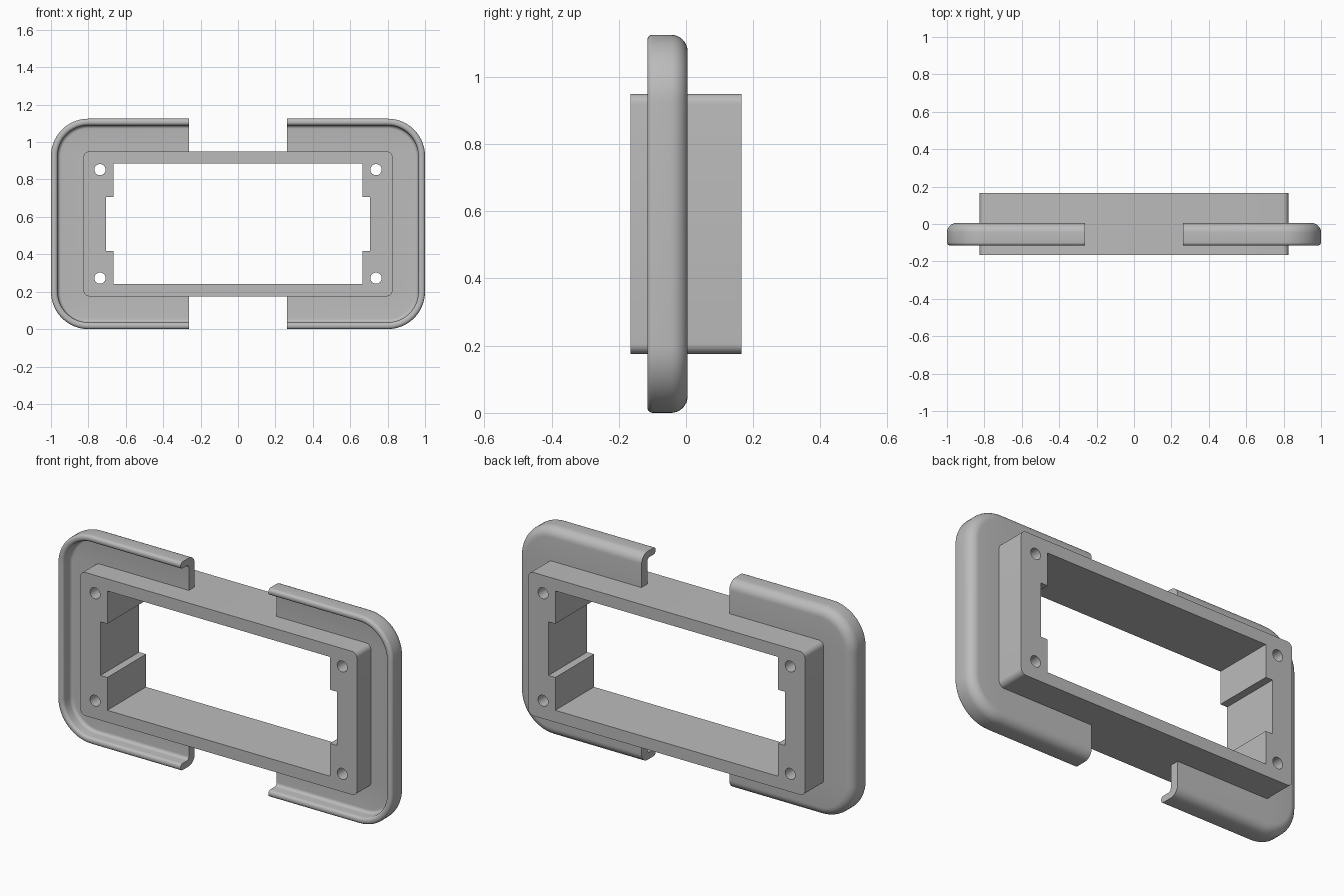
import bpy, bmesh, math

cube = bpy.data.objects.get("Cube")
if cube:
    bpy.data.objects.remove(cube, do_unlink=True)

GREY = (0.5, 0.5, 0.5, 1)
mat = bpy.data.materials.new("light grey plastic")
mat.use_nodes = True
mat.diffuse_color = GREY
mat.node_tree.nodes["Principled BSDF"].inputs["Base Color"].default_value = GREY

MID_Z, HALF_Z = 0.5625, 0.5625


def arc(cx, cy, r, start, end, n=8):
    pts = []
    for i in range(n + 1):
        a = math.radians(start + (end - start) * i / n)
        pts.append((cx + r * math.cos(a), cy + r * math.sin(a)))
    return pts


def finish(name, bm, smooth=True):
    bmesh.ops.recalc_face_normals(bm, faces=bm.faces)
    mesh = bpy.data.meshes.new(name)
    bm.to_mesh(mesh)
    bm.free()
    mesh.materials.append(mat)
    obj = bpy.data.objects.new(name, mesh)
    bpy.context.collection.objects.link(obj)
    if smooth:
        bpy.ops.object.select_all(action="DESELECT")
        obj.select_set(True)
        bpy.context.view_layer.objects.active = obj
        bpy.ops.object.shade_smooth_by_angle(angle=math.radians(35))
    return obj


def prism(bm, outline, y0, y1):
    """Extrude an (x, z) outline along y."""
    front = [bm.verts.new((x, y0, z)) for x, z in outline]
    back = [bm.verts.new((x, y1, z)) for x, z in outline]
    bm.faces.new(front)
    bm.faces.new(back)
    for i in range(len(front)):
        j = (i + 1) % len(front)
        bm.faces.new((front[i], front[j], back[j], back[i]))


def cut(target, cutter):
    cutter.hide_render = True
    mod = target.modifiers.new("cut", "BOOLEAN")
    mod.operation = "DIFFERENCE"
    mod.solver = "EXACT"
    mod.object = cutter
    bpy.context.view_layer.objects.active = target
    bpy.ops.object.modifier_apply(modifier=mod.name)
    bpy.data.objects.remove(cutter, do_unlink=True)


# Central rectangular sleeve with rounded corners
W, H, R = 0.826, 0.387, 0.03
outline = []
for sx, sz, a in ((1, 1, 0), (-1, 1, 90), (-1, -1, 180), (1, -1, 270)):
    outline += arc(sx * (W - R), MID_Z + sz * (H - R), R, a, a + 90)
bm = bmesh.new()
prism(bm, outline, -0.165, 0.165)
sleeve = finish("sleeve", bm, False)

# Window with a wider middle notch on each side
side = [(0.665, -0.322), (0.665, -0.145), (0.706, -0.145),
        (0.706, 0.145), (0.665, 0.145), (0.665, 0.322)]
window = side + [(-x, z) for x, z in reversed(side)]
bm = bmesh.new()
prism(bm, [(x, z + MID_Z) for x, z in window], -0.3, 0.3)
cut(sleeve, finish("window_cutter", bm, False))

# Four screw holes through the sleeve
bm = bmesh.new()
for sx in (-1, 1):
    for sz in (-1, 1):
        prism(bm, arc(sx * 0.738, MID_Z + sz * 0.29, 0.03, 0, 345, 23), -0.3, 0.3)
cut(sleeve, finish("screw_hole_cutter", bm, False))
bpy.ops.object.select_all(action="DESELECT")
sleeve.select_set(True)
bpy.context.view_layer.objects.active = sleeve
bpy.ops.object.shade_smooth_by_angle(angle=math.radians(35))

# Flange cross-section as (distance in from the outer edge, y)
BACK, FRONT, FLOOR = 0.005, -0.115, -0.045
WALL, DEEP = 0.036, 0.19
profile = [(DEEP, FLOOR), (DEEP, BACK)]
profile += arc(0.05, BACK - 0.05, 0.05, 90, 180)
profile += arc(0.016, FRONT + 0.016, 0.016, 180, 270, 5)
profile += arc(WALL - 0.016, FRONT + 0.016, 0.016, 270, 360, 5)
profile += arc(WALL + 0.018, FLOOR - 0.018, 0.018, 180, 90, 5)


def c_path(d):
    """C-shaped path in (x, z), moved in from the outer edge by d."""
    r, n = 0.2, 14
    top = arc(1 - r, HALF_Z - r, r - d, 90, 0, n)
    half = [(0.262, HALF_Z - d)] + top
    return half + [(x, -z) for x, z in reversed(half)]


# Rimmed C-shaped flange, mirrored to the other side
bm = bmesh.new()
rails = [[bm.verts.new((x, y, z + MID_Z)) for x, z in c_path(d)] for d, y in profile]
for k, a in enumerate(rails):
    b = rails[(k + 1) % len(rails)]
    for i in range(len(a) - 1):
        bm.faces.new((a[i], a[i + 1], b[i + 1], b[i]))
for end in (0, -1):
    bm.faces.new([rail[end] for rail in rails])
flange = finish("flange", bm)
flange.modifiers.new("other_side", "MIRROR").use_mirror_merge = False
